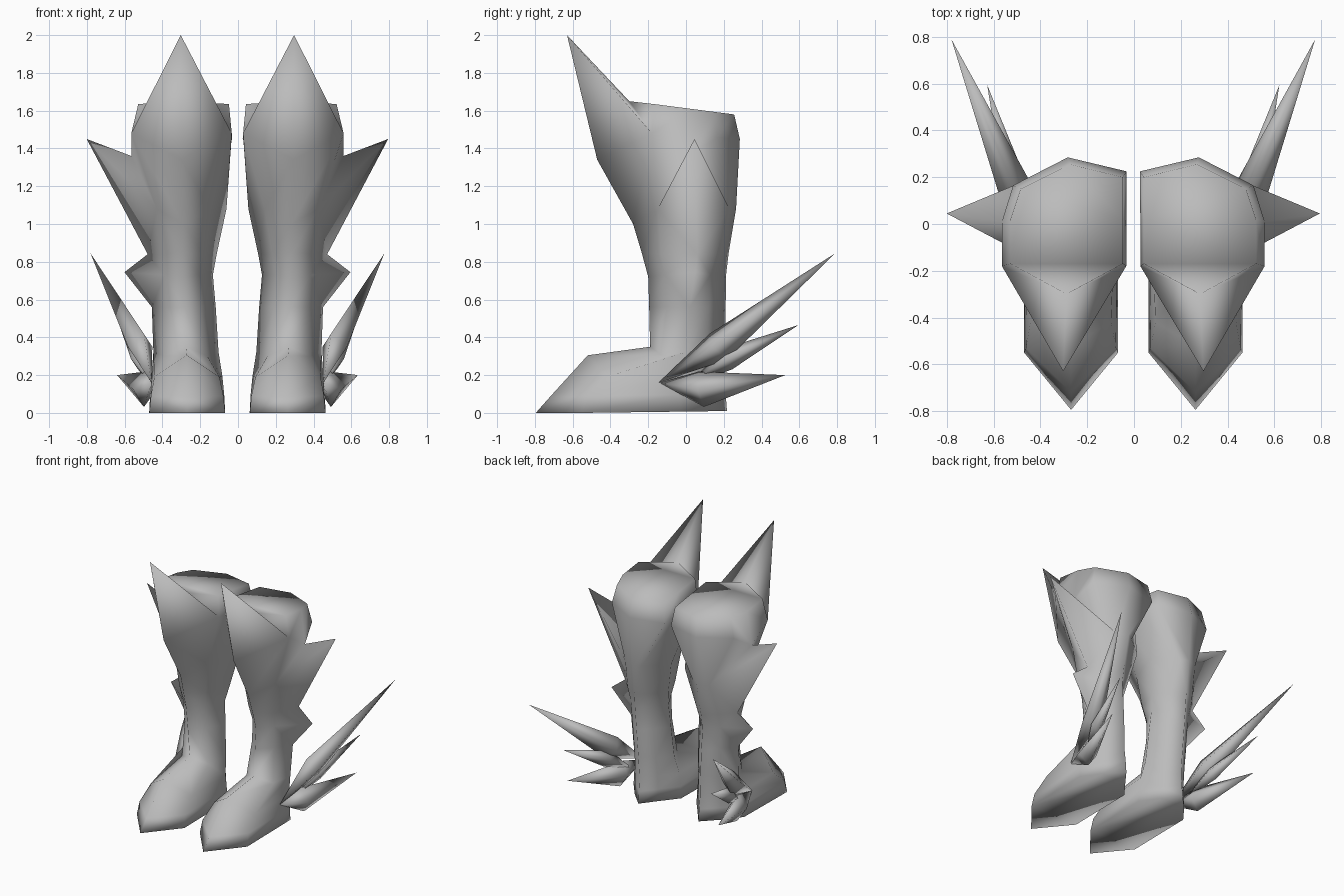
import bpy, bmesh
from mathutils import Vector

cube = bpy.data.objects.get("Cube")
if cube:
    bpy.data.objects.remove(cube, do_unlink=True)

grey = bpy.data.materials.new("plain_grey")
grey.use_nodes = True
grey.diffuse_color = (0.5, 0.5, 0.5, 1)
grey.node_tree.nodes["Principled BSDF"].inputs["Base Color"].default_value = (0.5, 0.5, 0.5, 1)


def finish(bm, name):
    """Turn a left-hand part into a smooth mirrored pair."""
    bmesh.ops.recalc_face_normals(bm, faces=bm.faces)
    for f in bm.faces:
        f.smooth = True
    mesh = bpy.data.meshes.new(name)
    bm.to_mesh(mesh)
    bm.free()
    obj = bpy.data.objects.new(name, mesh)
    bpy.context.collection.objects.link(obj)
    mesh.materials.append(grey)
    obj.location.x = -0.003
    obj.modifiers.new("pair", 'MIRROR').use_mirror_merge = False


def ring(bm, xi, xo, front, shoulder, y_mid, heel, back):
    """Eight-sided section; shoulder and heel corners give their share of the half width."""
    c, h = (xi + xo) / 2, (xo - xi) / 2
    ks, ys, zs = shoulder
    kb, yk = heel
    yb, zb = back

    def height(y):
        return zs + (zb - zs) * (y - ys) / (yb - ys)

    outer = [(c + h * ks, ys, zs), (c + h, y_mid, height(y_mid)), (c + h * kb, yk, height(yk))]
    inner = [(2 * c - x, y, z) for x, y, z in reversed(outer)]
    pts = [(c, *front), *outer, (c - h * .06, yb, zb), *inner]
    return [bm.verts.new(p) for p in pts]


# Boot body: sole, toe, ankle, shin, calf, knee and rim sections
sections = [
    (.065, .467, (-.795, 0), (1, -.55, 0), -.03, (.5, .1), (.217, .01)),
    (.07, .462, (-.72, .085), (.98, -.53, .09), -.03, (.5, .1), (.21, .1)),
    (.08, .455, (-.52, .305), (.92, -.42, .19), -.03, (.5, .1), (.2, .2)),
    (.10, .445, (-.19, .35), (.66, -.12, .3), 0, (.52, .11), (.205, .36)),
    (.115, .453, (-.195, .56), (.55, -.1, .56), .02, (.52, .12), (.21, .56)),
    (.13, .46, (-.2, .72), (.55, -.11, .73), .03, (.5, .13), (.212, .73)),
    (.11, .475, (-.235, .85), (.6, -.13, .84), .06, (.5, .16), (.225, .84)),
    (.058, .515, (-.28, 1), (.62, -.15, 1.08), .1, (.3, .23), (.265, 1.08)),
    (.03, .562, (-.47, 1.34), (1, -.18, 1.48), .02, (.82, .165), (.285, 1.45)),
    (.045, .525, (-.3, 1.65), (1, -.17, 1.635), .02, (.82, .15), (.255, 1.58)),
]
bm = bmesh.new()
rings = [ring(bm, *s) for s in sections]

# Outer side pulled out into a shin spur and a calf fin; inner knee corner squared
SPUR, FIN, KNEE = 5, 7, 8
rings[SPUR][2].co = (.598, .05, .745)
rings[FIN][2].co = (.798, .045, 1.45)
rings[KNEE][2].co = (.562, .01, 1.36)
rings[KNEE][5].co = (.028, .225, 1.45)
rings[KNEE + 1][5].co = (.045, .2, 1.585)

for k, (a, b) in enumerate(zip(rings, rings[1:])):
    for i in range(8):
        j = (i + 1) % 8
        if k == KNEE and 0 in (i, j):
            continue
        if k in (FIN - 1, FIN, SPUR - 1, SPUR) and 2 in (i, j):
            # Split along the fin so that its edges stay crisp
            if (i == 2) == (k in (FIN, SPUR)):
                bm.faces.new((a[i], a[j], b[i]))
                bm.faces.new((a[j], b[j], b[i]))
            else:
                bm.faces.new((a[i], a[j], b[j]))
                bm.faces.new((a[i], b[j], b[i]))
        else:
            bm.faces.new((a[i], a[j], b[j], b[i]))
bm.faces.new(rings[0])
bm.faces.new(rings[-1])

# Knee point rising from the front of the body
knee, rim = rings[KNEE], rings[-1]
tip = bm.verts.new((.3, -.63, 2.0))
for side in (1, 7):
    bm.faces.new((tip, knee[0], knee[side]))
    bm.faces.new((tip, knee[side], rim[0]))
    bm.faces.new((knee[side], rim[side], rim[0]))
finish(bm, "boot_body")


def claw(name, root, middle, tip, wide, tall):
    """Four-sided spike, thickest at its middle."""
    root, middle, tip = Vector(root), Vector(middle), Vector(tip)
    axis = (tip - middle).normalized()
    side = axis.cross(Vector((0, 0, 1))).normalized()
    up = side.cross(axis)
    bm = bmesh.new()
    r, t = bm.verts.new(root), bm.verts.new(tip)
    vs = [bm.verts.new(middle + d) for d in (side * wide, up * tall, -side * wide, -up * tall)]
    for a, b in zip(vs, vs[1:] + vs[:1]):
        bm.faces.new((r, a, b))
        bm.faces.new((t, b, a))
    finish(bm, name)


# Ankle claws sweeping backwards
claw("upper_claw", (.455, -.145, .16), (.515, .17, .35), (.778, .79, .845), .07, .085)
claw("middle_claw", (.45, 0, .14), (.52, .22, .285), (.625, .595, .465), .045, .06)
claw("lower_claw", (.455, -.14, .16), (.49, .08, .125), (.637, .525, .2), .065, .095)
